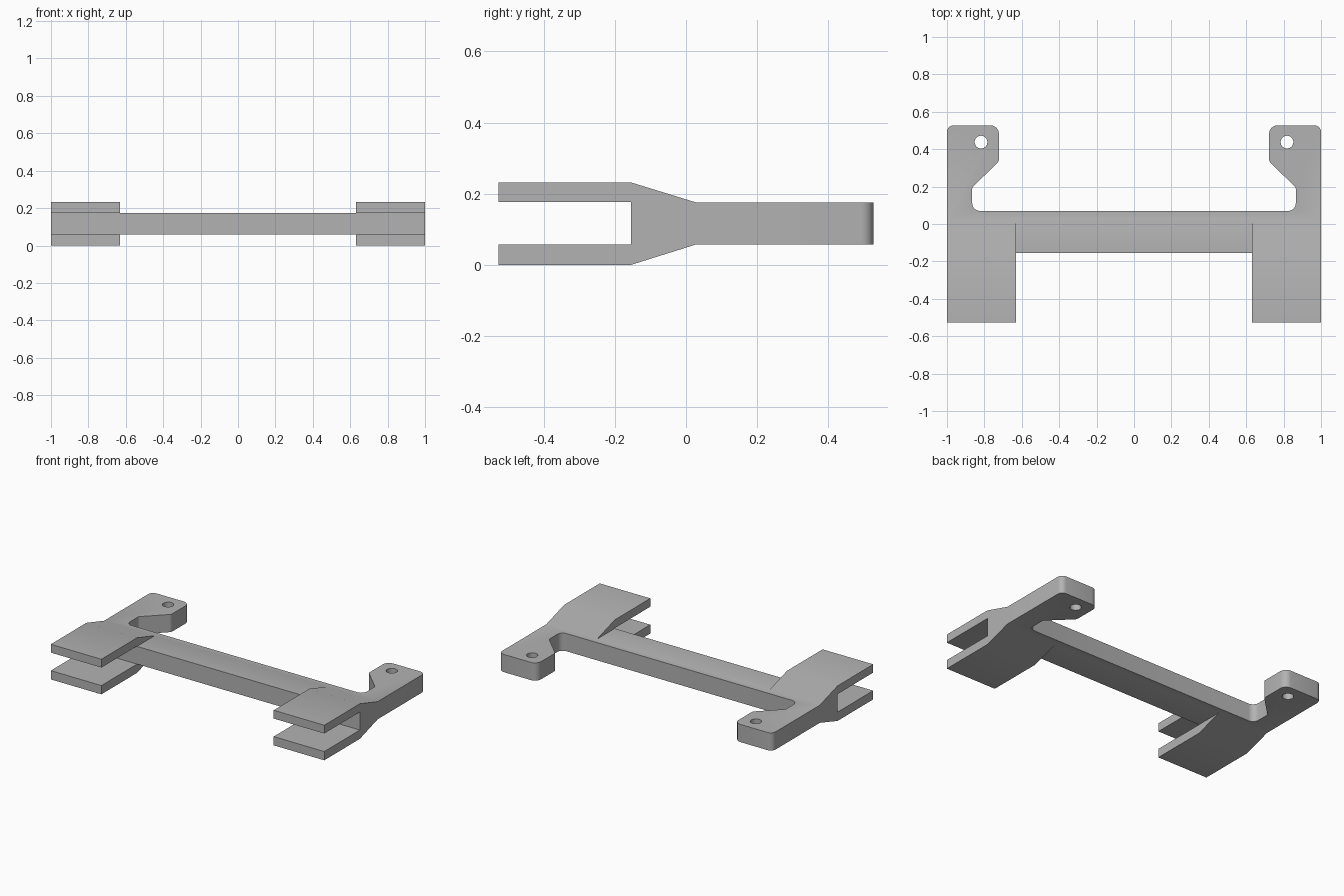
import bpy
import bmesh
import math
from mathutils import Matrix, Vector

if "Cube" in bpy.data.objects:
    bpy.data.objects.remove(bpy.data.objects["Cube"])

grey = bpy.data.materials.new("plain grey")
grey.use_nodes = True
colour = (0.45, 0.45, 0.45, 1)
grey.diffuse_color = colour
grey.node_tree.nodes["Principled BSDF"].inputs["Base Color"].default_value = colour

Z_LOW, Z_HIGH, HEIGHT = 0.058, 0.175, 0.232
Y_FRONT, Y_SLOT, Y_TAPER, Y_BACK = -0.527, -0.155, 0.03, 0.527
X_IN, X_OUT = 0.63, 1.0


def rounded(corners, steps=6):
    """Replace every (x, y, radius) corner by a tangent arc."""
    points = []
    for i, (x, y, r) in enumerate(corners):
        p = Vector((x, y))
        if r == 0:
            points.append(p)
            continue
        a = (Vector(corners[i - 1][:2]) - p).normalized()
        b = (Vector(corners[(i + 1) % len(corners)][:2]) - p).normalized()
        half = a.angle(b) / 2
        centre = p + (a + b).normalized() * r / math.sin(half)
        start = p + a * r / math.tan(half) - centre
        end = p + b * r / math.tan(half) - centre
        sweep = start.angle(end)
        for k in range(steps + 1):
            t = k / steps
            points.append(centre + (start * math.sin((1 - t) * sweep)
                                    + end * math.sin(t * sweep)) / math.sin(sweep))
    return points


def prism(name, points, offset):
    """Closed solid from a planar loop pushed along an offset."""
    bm = bmesh.new()
    face = bm.faces.new([bm.verts.new(p) for p in points])
    out = bmesh.ops.extrude_face_region(bm, geom=[face], use_keep_orig=True)
    moved = [v for v in out["geom"] if isinstance(v, bmesh.types.BMVert)]
    bmesh.ops.translate(bm, verts=moved, vec=offset)
    bmesh.ops.recalc_face_normals(bm, faces=bm.faces)
    mesh = bpy.data.meshes.new(name)
    bm.to_mesh(mesh)
    bm.free()
    mesh.materials.append(grey)
    ob = bpy.data.objects.new(name, mesh)
    bpy.context.collection.objects.link(ob)
    return ob


def combine(target, tool, operation):
    """Apply a boolean and throw the tool away."""
    bpy.context.view_layer.objects.active = target
    mod = target.modifiers.new(operation, "BOOLEAN")
    mod.operation, mod.solver, mod.object = operation, "EXACT", tool
    bpy.ops.object.modifier_apply(modifier=mod.name)
    bpy.data.objects.remove(tool)


# Crossbar with the two hooked mounting arms, as one rounded outline
half = [
    (0.865, 0.07, 0.04), (0.865, 0.195, 0.02), (0.722, 0.335, 0.03),
    (0.722, Y_BACK, 0.045), (X_OUT, Y_BACK, 0.035), (X_OUT, 0, 0),
    (0.7, 0, 0), (0.7, -0.1, 0), (X_IN, Y_SLOT, 0),
]
outline = half + [(-x, y, r) for x, y, r in reversed(half)]
bracket = prism("mounting_bracket", [(p.x, p.y, Z_LOW) for p in rounded(outline)],
                (0, 0, Z_HIGH - Z_LOW))

# Forked clamps flaring out of the crossbar ends
fork = [
    (Y_TAPER, Z_LOW), (Y_SLOT, 0), (Y_FRONT, 0), (Y_FRONT, Z_LOW),
    (Y_SLOT, Z_LOW), (Y_SLOT, 0.177), (Y_FRONT, 0.177),
    (Y_FRONT, HEIGHT), (Y_SLOT, HEIGHT), (Y_TAPER, Z_HIGH),
]
for side in (-1, 1):
    clamp = prism("clamp", [(side * X_IN, y, z) for y, z in fork],
                  (side * (X_OUT - X_IN), 0, 0))
    combine(bracket, clamp, "UNION")

# Screw holes through the arm pads
for side in (-1, 1):
    ring = [(side * 0.818 + 0.034 * math.cos(math.tau * k / 32),
             0.438 + 0.034 * math.sin(math.tau * k / 32), -0.1) for k in range(32)]
    combine(bracket, prism("hole_cutter", ring, (0, 0, 0.5)), "DIFFERENCE")

bpy.ops.object.select_all(action="DESELECT")
bracket.select_set(True)
bpy.context.view_layer.objects.active = bracket
bpy.ops.object.shade_smooth_by_angle(angle=math.radians(30))
